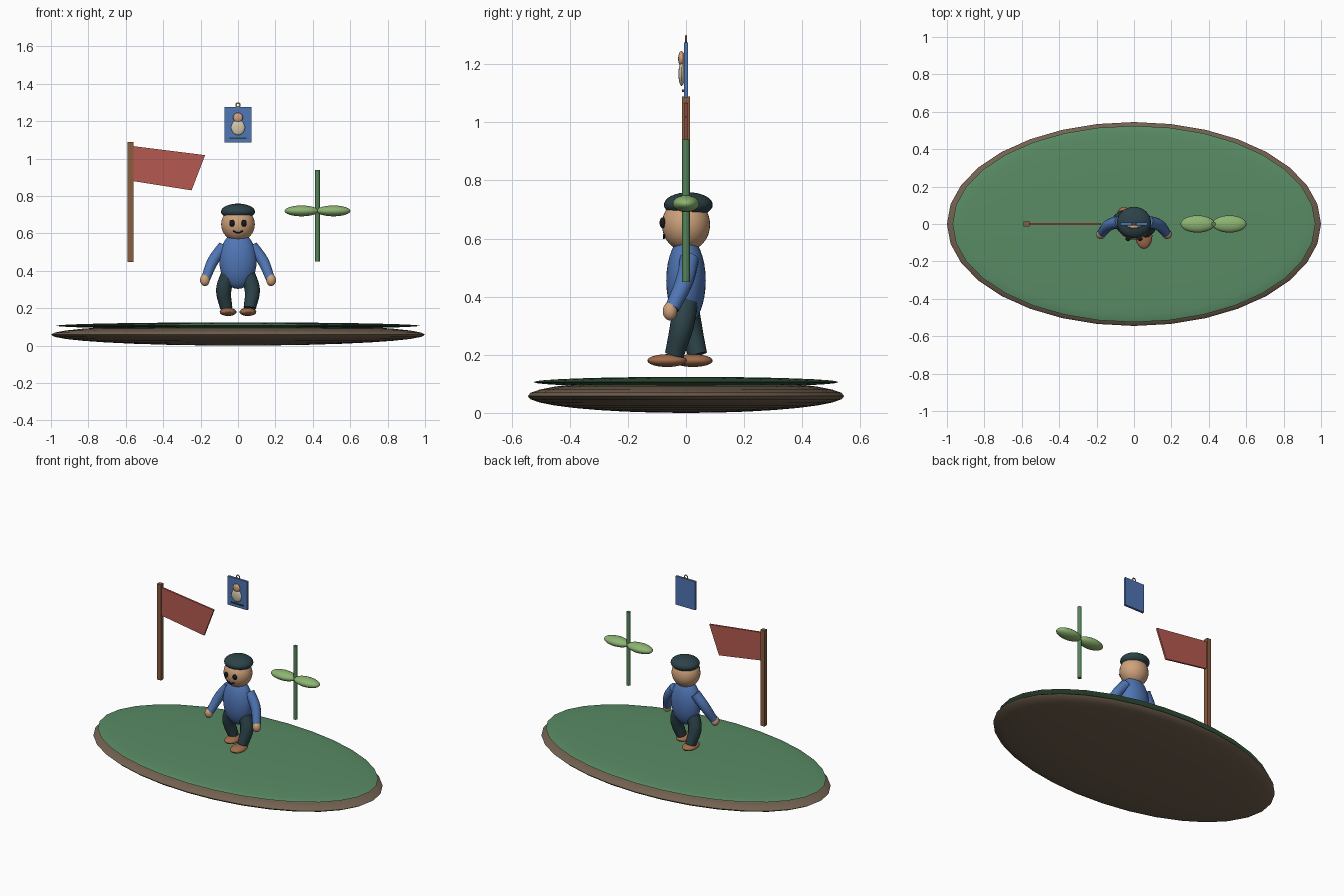
import bpy, bmesh, math

if "Cube" in bpy.data.objects:
    bpy.data.objects.remove(bpy.data.objects["Cube"])

def mat(name, r, g, b):
    m = bpy.data.materials.new(name)
    m.diffuse_color = (r, g, b, 1)
    m.use_nodes = True
    m.node_tree.nodes["Principled BSDF"].inputs["Base Color"].default_value = m.diffuse_color
    return m

SOIL = mat("soil", .17, .12, .08)
GRASS = mat("grass", .10, .26, .13)
LEAF = mat("leaf", .27, .46, .17)
STEM = mat("stem", .09, .23, .10)
SKIN = mat("skin", .62, .36, .20)
SHIRT = mat("shirt", .08, .18, .46)
DARK = mat("dark_cloth", .025, .055, .065)
SHOE = mat("leather", .35, .15, .07)
BLACK = mat("black", .01, .01, .012)
WOOD = mat("wood", .25, .11, .05)
RED = mat("red_cloth", .46, .10, .08)
CREAM = mat("cream", .65, .58, .42)
GOLD = mat("brass", .5, .3, .1)

def finish(o, name, m):
    o.name = name
    o.data.materials.append(m)
    bpy.ops.object.shade_smooth_by_angle(angle=math.radians(40))
    return o

def ball(name, loc, radii, m, seg=32, rings=16):
    bpy.ops.mesh.primitive_uv_sphere_add(segments=seg, ring_count=rings, radius=1, location=loc)
    o = bpy.context.object
    o.scale = radii
    bpy.ops.object.transform_apply(location=False, rotation=False, scale=True)
    return finish(o, name, m)

def box(name, loc, size, m):
    bpy.ops.mesh.primitive_cube_add(size=1, location=loc)
    o = bpy.context.object
    o.scale = size
    bpy.ops.object.transform_apply(location=False, rotation=False, scale=True)
    return finish(o, name, m)

def tube(name, pts, radii, m):
    # tapered round limb along a smooth path
    c = bpy.data.curves.new(name, 'CURVE')
    c.dimensions = '3D'
    c.bevel_depth = 1
    c.bevel_resolution = 4
    c.resolution_u = 8
    c.use_fill_caps = True
    s = c.splines.new('BEZIER')
    s.bezier_points.add(len(pts) - 1)
    for p, co, r in zip(s.bezier_points, pts, radii):
        p.co = co
        p.radius = r
        p.handle_left_type = p.handle_right_type = 'AUTO'
    o = bpy.data.objects.new(name, c)
    bpy.context.collection.objects.link(o)
    bpy.ops.object.select_all(action='DESELECT')
    o.select_set(True)
    bpy.context.view_layer.objects.active = o
    bpy.ops.object.convert(target='MESH')
    return finish(bpy.context.object, name, m)

# Ground island
ball("island_soil", (0, 0, .058), (1, .545, .058), SOIL)
ball("island_grass", (0, 0, .106), (.97, .525, .018), GRASS)

# Figure: torso, head and cap
ball("torso", (0, 0, .455), (.1, .068, .152), SHIRT)
ball("head", (0, 0, .648), (.09, .083, .091), SKIN)
ball("cap", (0, .008, .716), (.091, .084, .043), DARK)

# Paired face parts, arms, legs and shoes (striding)
for s, side in ((-1, "left"), (1, "right")):
    ball(side + "_eye", (s * .032, -.08, .654), (.014, .011, .019), BLACK, 16, 8)
    tube(side + "_arm", [(s * .075, .012, .53), (s * .132, -.005, .455), (s * .172, -.048, .36)],
         [.033, .031, .025], SHIRT)
    ball(side + "_hand", (s * .177, -.055, .35), (.026, .025, .032), SKIN, 24, 12)
    fy = -.065 if s > 0 else .024
    tube(side + "_leg", [(s * .05, 0, .38), (s * .076, -s * .014, .3), (s * .063, -s * .04, .2)],
         [.042, .041, .033], DARK)
    ball(side + "_shoe", (s * .053, fy, .18), (.045, .068, .022), SHOE, 24, 12)
tube("smile", [(-.026, -.076, .613), (0, -.076, .602), (.026, -.076, .613)], [.004] * 3, BLACK)

# Flag on a square pole
box("flag_pole", (-.575, 0, .768), (.03, .028, .64), WOOD)
bm = bmesh.new()
outline = [(-.565, 1.067), (-.565, .88), (-.248, .83), (-.176, 1.018)]
front = bm.faces.new([bm.verts.new((x, -.006, z)) for x, z in outline])
ext = bmesh.ops.extrude_face_region(bm, geom=[front], use_keep_orig=True)
for v in ext["geom"]:
    if isinstance(v, bmesh.types.BMVert):
        v.co.y = .006
bmesh.ops.recalc_face_normals(bm, faces=bm.faces)
mesh = bpy.data.meshes.new("flag_cloth")
bm.to_mesh(mesh)
bm.free()
cloth = bpy.data.objects.new("flag_cloth", mesh)
mesh.materials.append(RED)
bpy.context.collection.objects.link(cloth)

# Sprout with two leaves
bpy.ops.mesh.primitive_cylinder_add(vertices=12, radius=.013, depth=.49, location=(.425, 0, .695))
finish(bpy.context.object, "sprout_stem", STEM)
for s, side in ((-1, "left"), (1, "right")):
    ball(side + "_leaf", (.425 + s * .085, 0, .72), (.091, .046, .029), LEAF)

# Hanging picture tag
box("tag_plate", (0, 0, 1.18), (.146, .015, .19), SHIRT)
bpy.ops.mesh.primitive_torus_add(major_radius=.011, minor_radius=.0035, major_segments=20,
                                 minor_segments=8, location=(0, 0, 1.286),
                                 rotation=(math.pi / 2, 0, 0))
finish(bpy.context.object, "tag_ring", GOLD)
ball("tag_picture_head", (0, -.016, 1.219), (.026, .011, .026), SKIN, 24, 12)
ball("tag_picture_body", (0, -.015, 1.166), (.037, .011, .041), CREAM, 24, 12)
box("tag_strip", (0, -.01, 1.108), (.09, .008, .008), DARK)
